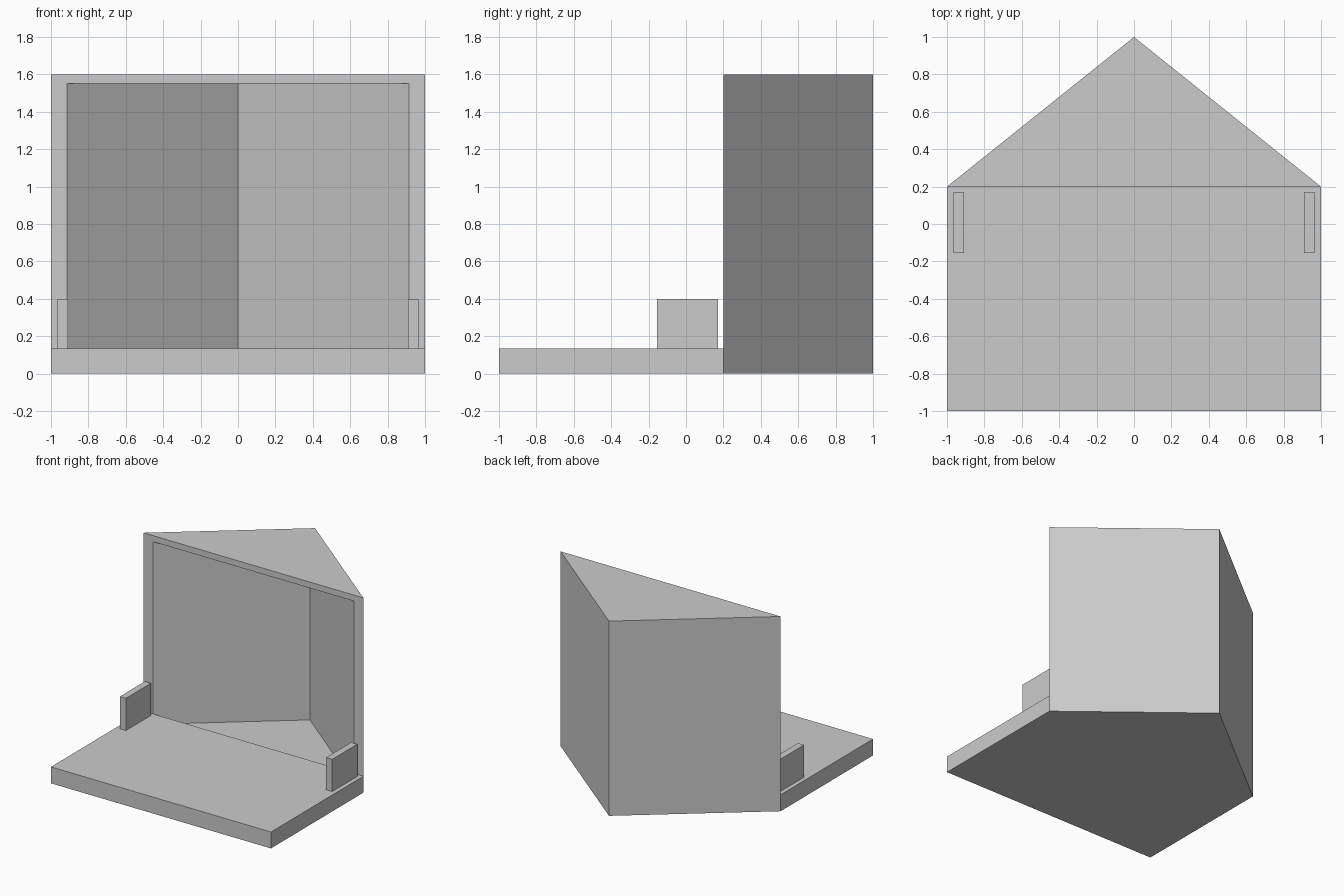
import bpy
import bmesh

if "Cube" in bpy.data.objects:
    bpy.data.objects.remove(bpy.data.objects["Cube"], do_unlink=True)

# Single plain material
GREY = (0.6, 0.6, 0.6, 1.0)
grey = bpy.data.materials.new("plain_grey")
grey.use_nodes = True
grey.diffuse_color = GREY
grey.node_tree.nodes["Principled BSDF"].inputs["Base Color"].default_value = GREY


def prism(name, outline, bottom, top):
    """Extrude a counter-clockwise plan outline between two heights."""
    bm = bmesh.new()
    face = bm.faces.new([bm.verts.new((x, y, bottom)) for x, y in outline])
    extruded = bmesh.ops.extrude_face_region(bm, geom=[face], use_keep_orig=True)
    verts = [v for v in extruded["geom"] if isinstance(v, bmesh.types.BMVert)]
    bmesh.ops.translate(bm, verts=verts, vec=(0, 0, top - bottom))
    bmesh.ops.recalc_face_normals(bm, faces=bm.faces)
    mesh = bpy.data.meshes.new(name)
    bm.to_mesh(mesh)
    bm.free()
    mesh.materials.append(grey)
    obj = bpy.data.objects.new(name, mesh)
    bpy.context.collection.objects.link(obj)
    return obj


def box(name, x0, x1, y0, y1, z0, z1):
    return prism(name, [(x0, y0), (x1, y0), (x1, y1), (x0, y1)], z0, z1)


FRONT = 0.2      # plane of the open front of the corner shell
BASE_TOP = 0.135

# Base slab
box("base_slab", -1, 1, -1, FRONT, 0, BASE_TOP)

# Hollow triangular corner shell, open at the front
shell = prism("corner_shell", [(-1, FRONT), (1, FRONT), (0, 1)], 0, 1.6)
inner = 0.913
lip = 0.1
cutter = prism("cavity_cutter",
               [(-inner, FRONT - lip), (inner, FRONT - lip), (inner, FRONT),
                (0, 0.933), (-inner, FRONT)], 0.05, 1.55)
cutter.hide_render = True
cutter.hide_viewport = True
cut = shell.modifiers.new("cavity", "BOOLEAN")
cut.operation = "DIFFERENCE"
cut.solver = "EXACT"
cut.object = cutter

# Pair of small upright side plates
for side, sign in (("left", 1), ("right", -1)):
    xs = sorted((sign * 0.91, sign * 0.965))
    box(side + "_side_plate", xs[0], xs[1], -0.155, 0.17, BASE_TOP, 0.4)
